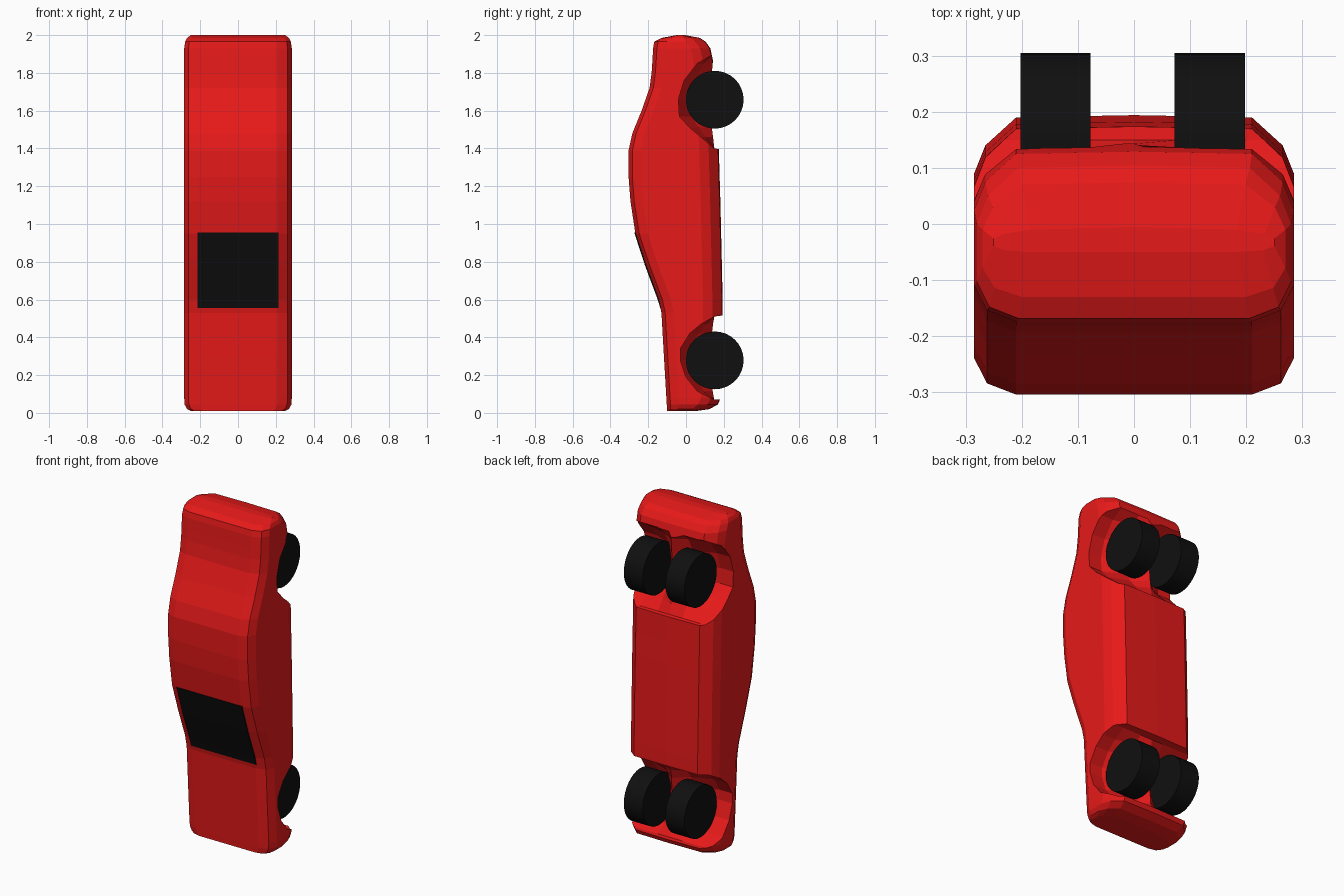
import bpy, bmesh, math

if "Cube" in bpy.data.objects:
    bpy.data.objects.remove(bpy.data.objects["Cube"])

def material(name, col):
    m = bpy.data.materials.new(name)
    m.diffuse_color = (*col, 1)
    m.use_nodes = True
    m.node_tree.nodes["Principled BSDF"].inputs["Base Color"].default_value = m.diffuse_color
    return m

RED = material("red_paint", (0.8, 0.01, 0.01))
BLACK = material("black", (0.005, 0.005, 0.005))

def make_object(name, bm, mat):
    bmesh.ops.recalc_face_normals(bm, faces=bm.faces[:])
    me = bpy.data.meshes.new(name)
    bm.to_mesh(me)
    bm.free()
    ob = bpy.data.objects.new(name, me)
    bpy.context.collection.objects.link(ob)
    me.materials.append(mat)
    return ob

def loft(name, rings, mat):
    bm = bmesh.new()
    vr = [[bm.verts.new(p) for p in r] for r in rings]
    n = len(vr[0])
    for a, b in zip(vr, vr[1:]):
        for i in range(n):
            j = (i + 1) % n
            bm.faces.new((a[i], a[j], b[j], b[i]))
    bm.faces.new(vr[0])
    bm.faces.new(vr[-1])
    return make_object(name, bm, mat)

def section(z, yf, yb, w):
    # rounded cross-section between roof line yf and underside yb
    t = min(1, (yb - yf) / 0.25)
    s = w / 0.285
    half = [(.21 * s, yf), (.262 * s, yf + .02 * t), (w, yf + .065 * t),
            (w, yb - .10 * t), (.265 * s, yb - .05 * t), (.21 * s, yb)]
    pts = half + [(0, yb + .004)] + [(-x, y) for x, y in reversed(half)]
    return [(x, y, z) for x, y in pts]

# body stations: height, roof line, underside, half width
stations = [(0.01, -.10, .05, .25), (0.02, -.10, .12, .27), (0.045, -.102, .165, .283),
            (0.08, -.104, .18, .285), (0.30, -.117, .185, .285), (0.53, -.13, .19, .285),
            (0.60, -.145, .19, .285), (0.78, -.212, .186, .285), (0.95, -.268, .182, .285),
            (1.12, -.294, .178, .285), (1.25, -.304, .174, .285), (1.39, -.304, .170, .285),
            (1.48, -.284, .166, .285), (1.60, -.235, .158, .285), (1.72, -.193, .15, .285),
            (1.80, -.182, .145, .285), (1.86, -.178, .14, .285), (1.93, -.174, .125, .285),
            (1.965, -.168, .10, .28), (1.985, -.13, .07, .27), (2.0, -.05, -.01, .25)]
body = loft("car_body", [section(*s) for s in stations], RED)

# wheel arches, shallow at the centre line and deep at the sides
front_arch = [(.30, .07), (.15, .07), (.06, .115), (.00, .19), (-.03, .28),
              (-.03, .34), (.02, .42), (.08, .47), (.15, .51), (.30, .53)]
rear_arch = [(.30, 1.91), (.15, 1.90), (.06, 1.85), (-.01, 1.76), (-.04, 1.66),
             (-.035, 1.57), (.02, 1.51), (.08, 1.46), (.15, 1.40), (.30, 1.38)]
depths = [(-.4, 1), (-.2, 1), (-.08, .65), (0, .1), (.08, .65), (.2, 1), (.4, 1)]
bpy.context.view_layer.objects.active = body
for prof in (front_arch, rear_arch):
    rings = [[(x, y if y > .15 else .15 + (y - .15) * k, z) for y, z in prof]
             for x, k in depths]
    cutter = loft("arch_cutter", rings, RED)
    cutter.hide_render = True
    mod = body.modifiers.new("arch", 'BOOLEAN')
    mod.operation = 'DIFFERENCE'
    mod.solver = 'EXACT'
    mod.object = cutter
    bpy.ops.object.modifier_apply(modifier=mod.name)
    bpy.data.objects.remove(cutter)

# windscreen following the roof line
line = [(-.136, .555), (-.150, .60), (-.217, .78), (-.274, .955)]
loft("windscreen", [[(-.215, y, z), (.215, y, z), (.215, y + .012, z), (-.215, y + .012, z)]
                    for y, z in line], BLACK)

# wheels
for end, z in (("front", .278), ("rear", 1.658)):
    for side, x in (("left", -.14), ("right", .135)):
        bpy.ops.mesh.primitive_cylinder_add(vertices=32, radius=.153, depth=.125,
                                            location=(x, .152, z),
                                            rotation=(0, math.pi / 2, 0))
        wheel = bpy.context.object
        wheel.name = f"{end}_{side}_wheel"
        wheel.data.materials.append(BLACK)
        bpy.ops.object.shade_smooth_by_angle(angle=math.radians(30))
